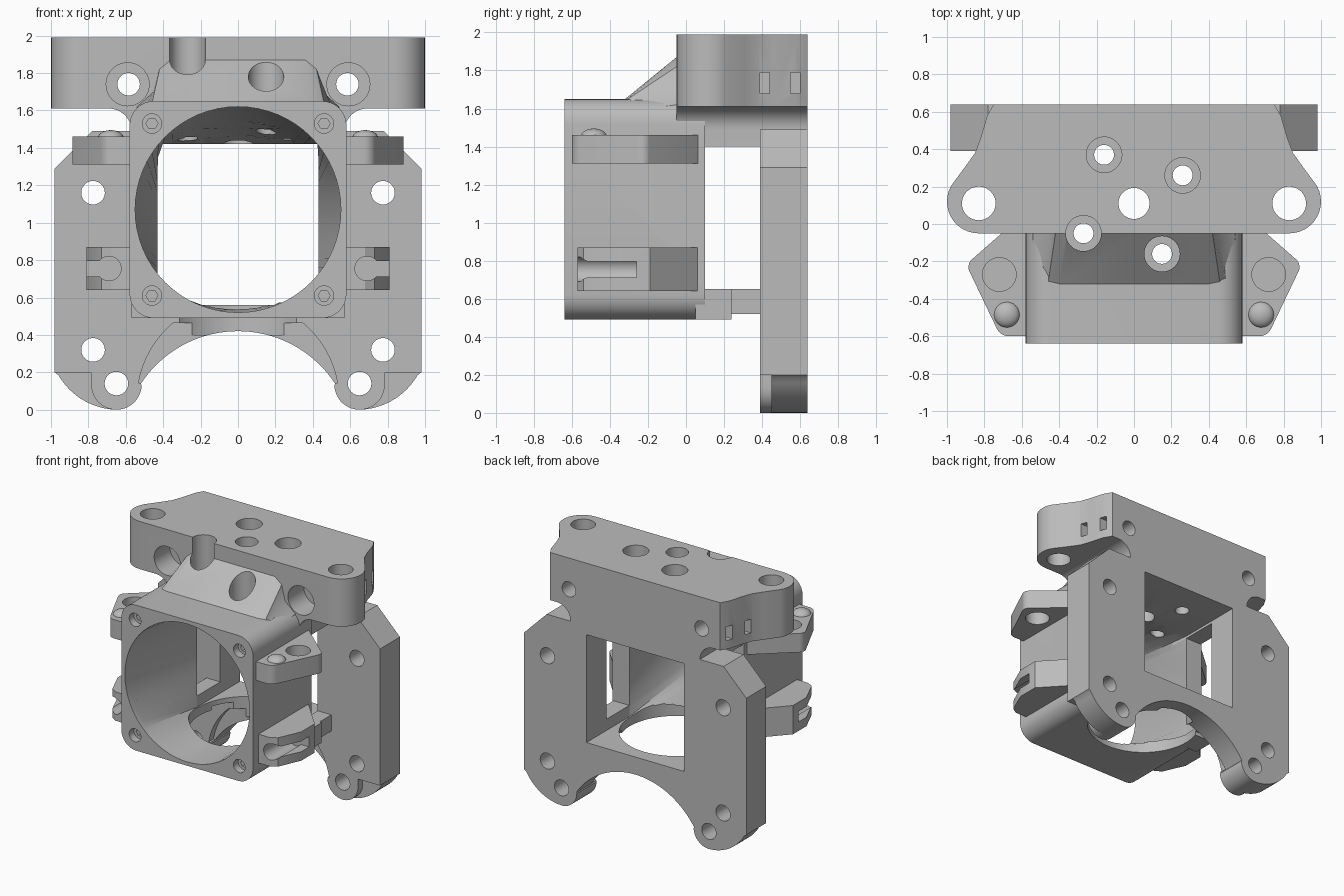
import bpy, bmesh
from math import sin, cos, pi, radians
from mathutils import Vector

if "Cube" in bpy.data.objects:
    bpy.data.objects.remove(bpy.data.objects["Cube"])

grey = bpy.data.materials.new("plain_grey")
grey.use_nodes = True
COLOUR = (0.5, 0.5, 0.5, 1)
grey.diffuse_color = COLOUR
grey.node_tree.nodes["Principled BSDF"].inputs["Base Color"].default_value = COLOUR


def loft(name, rings):
    """Closed solid through rings of 3D points."""
    bm = bmesh.new()
    rows = [[bm.verts.new(p) for p in ring] for ring in rings]
    n = len(rows[0])
    for a, b in zip(rows, rows[1:]):
        for i in range(n):
            j = (i + 1) % n
            bm.faces.new((a[i], a[j], b[j], b[i]))
    bm.faces.new(rows[0])
    bm.faces.new(rows[-1])
    bmesh.ops.recalc_face_normals(bm, faces=bm.faces)
    mesh = bpy.data.meshes.new(name)
    bm.to_mesh(mesh)
    bm.free()
    mesh.materials.append(grey)
    ob = bpy.data.objects.new(name, mesh)
    bpy.context.scene.collection.objects.link(ob)
    return ob


def place(outline, axis, d):
    if axis == "z":
        return [(a, b, d) for a, b in outline]
    return [(a, d, b) for a, b in outline]


def prism(name, outline, axis, lo, hi):
    return loft(name, [place(outline, axis, lo), place(outline, axis, hi)])


def box(name, x, y, z):
    return prism(name, rect(x, y), "z", *z)


def rect(u, v):
    return [(u[0], v[0]), (u[1], v[0]), (u[1], v[1]), (u[0], v[1])]


def arc(cx, cy, r, start, end, steps=12):
    angles = [radians(start + (end - start) * i / steps) for i in range(steps + 1)]
    return [(cx + r * cos(t), cy + r * sin(t)) for t in angles]


def circle(cx, cy, r, n=40):
    return arc(cx, cy, r, 0, 360, n)[:-1]


def rounded_rect(u, v, r):
    pts = []
    for cx, cy, start in ((u[1] - r, v[1] - r, 0), (u[0] + r, v[1] - r, 90),
                          (u[0] + r, v[0] + r, 180), (u[1] - r, v[0] + r, 270)):
        pts += arc(cx, cy, r, start, start + 90, 8)
    return pts


def mirrored(half):
    """Complete a half outline given on the +x side."""
    return half + [(-x, y) for x, y in reversed(half) if abs(x) > 1e-5]


def flip(outline, s):
    return [(s * x, y) for x, y in outline]


def cut(ob, cutters):
    for c in cutters:
        mod = ob.modifiers.new("cut", "BOOLEAN")
        mod.operation = "DIFFERENCE"
        mod.solver = "EXACT"
        mod.object = c
    bpy.context.view_layer.update()
    deps = bpy.context.evaluated_depsgraph_get()
    mesh = bpy.data.meshes.new_from_object(ob.evaluated_get(deps))
    ob.modifiers.clear()
    ob.data = mesh


SIDES = (-1, 1)
parts, tools = [], []

# Back plate with arched foot lobes
plate_half = ([(0, 1.49), (0.78, 1.49), (0.98, 1.29), (0.98, 0.2)]
              + arc(0.64, 0.37, 0.37, -30, -88)
              + arc(0.65, 0.135, 0.135, -95, -178)
              + arc(0, -0.2, 0.62, 33, 90, 20))
plate = prism("back_plate", mirrored(plate_half), "y", 0.39, 0.64)

# Top mounting block with rounded end lobes
block_half = ([(0, -0.05)] + arc(0.83, 0.12, 0.17, -90, 30)
              + [(0.9, 0.31), (0.85, 0.38), (0.82, 0.46), (0.785, 0.58), (0.75, 0.64)])
block_half.append((0, 0.64))
block = prism("top_block", mirrored(block_half), "z", 1.61, 1.99)

# Neck between plate, duct and block, with coved sides
neck_half = [(0, 1.4), (0.57, 1.4)] + arc(0.69, 1.49, 0.12, 180, 90) + [(0.69, 1.63), (0, 1.63)]
neck = prism("neck", mirrored(neck_half), "y", -0.05, 0.64)

# Square duct body and its floor
duct = prism("duct_body", rounded_rect((-0.58, 0.58), (0.49, 1.65), 0.13), "y", -0.64, 0.1)
floor = box("duct_floor", (-0.57, 0.57), (0.05, 0.24), (0.49, 0.65))
floor_back = box("duct_floor_back", (-0.55, 0.55), (0.2, 0.4), (0.52, 0.65))

# Sloping hood joining the duct to the block
low = mirrored([(0, 1.5), (0.56, 1.5), (0.55, 1.58), (0.5, 1.62), (0.46, 1.64), (0.4, 1.65), (0, 1.65)])
high = mirrored([(0, 1.5), (0.57, 1.5), (0.54, 1.62), (0.45, 1.7), (0.42, 1.82), (0.36, 1.87), (0, 1.87)])
hood = loft("hood", [place(low, "y", -0.32), place(high, "y", -0.05), place(high, "y", 0.0)])
parts += [plate, block, neck, duct, floor, floor_back, hood]

# Round-to-square air passage
round_in = circle(0, 1.07, 0.55, 64)
square = []
for i in range(64):
    t = 2 * pi * i / 64
    k = 0.43 / max(abs(cos(t)), abs(sin(t)))
    square.append((k * cos(t), 0.99 + k * sin(t)))
tools.append(loft("passage_cutter", [place(round_in, "y", -0.7), place(round_in, "y", -0.6),
                                     place(square, "y", 0.1), place(square, "y", 0.7)]))
tools.append(box("side_opening_cutter", (-0.9, 0.9), (0.1, 0.39), (0.65, 1.4)))
tools.append(prism("floor_hole_cutter", circle(0, 0.11, 0.42, 64), "z", 0.4, 0.62))

# Vertical counterbored screw holes and plain holes
for x, y in ((-0.27, -0.05), (0.15, -0.16), (0.26, 0.26), (-0.16, 0.37)):
    tools.append(prism("bore_cutter", circle(x, y, 0.095), "z", 1.62, 2.1))
    tools.append(prism("screw_cutter", circle(x, y, 0.053), "z", 1.3, 1.7))
for x, r in ((0, 0.083), (-0.83, 0.09), (0.83, 0.09)):
    tools.append(prism("hole_cutter", circle(x, 0.11, r), "z", 1.3, 2.1))

for s in SIDES:
    # Front-to-back holes in block and plate
    tools.append(prism("bore_cutter", circle(s * 0.59, 1.74, 0.115), "y", -0.35, 0.15))
    tools.append(prism("screw_cutter", circle(s * 0.585, 1.74, 0.06), "y", 0.1, 0.7))
    for x, z in ((0.775, 1.16), (0.775, 0.32), (0.65, 0.14)):
        tools.append(prism("plate_hole_cutter", circle(s * x, z, 0.063), "y", 0.3, 0.7))
    # Fan screw holes at the duct corners
    for z in (0.61, 1.53):
        tools.append(prism("fan_screw_cutter", circle(s * 0.46, z, 0.052, 24), "y", -0.7, -0.58))
        tools.append(prism("fan_pilot_cutter", circle(s * 0.46, z, 0.032, 6), "y", -0.6, -0.4))
    # Nut slots in the block ends
    for y, x in ((0.39, 0.7), (0.55, 0.66)):
        tools.append(box("nut_slot_cutter", sorted((s * x, s * 0.95)), (y, y + 0.05), (1.68, 1.79)))
    # Stepped front face of the foot
    step = [(0.785, 0.2), (1.1, 0.2), (1.1, -0.1), (0.65, -0.1)] + arc(0.65, 0.135, 0.135, -90, 0)
    tools.append(prism("foot_step_cutter", flip(step, s), "y", 0.3, 0.45))
# Wider arch relief on the plate front
relief = arc(0, 0.05, 0.54, 10, 170, 32)
relief = [p for p in relief if p[1] < 0.47]
relief_cutter = prism("relief_cutter", relief, "y", 0.3, 0.45)
cut(plate, [relief_cutter])

for ob in parts:
    cut(ob, tools)

for s, side in zip(SIDES, ("right", "left")):
    # Upper clip ear with hole and domed pin
    upper = ([(0.5, 0.08), (0.56, 0.08)] + arc(0.83, -0.23, 0.055, 45, -25, 6)
             + arc(0.67, -0.53, 0.07, -25, -90, 6) + [(0.5, -0.6)])
    ear = prism(side + "_upper_ear", flip(upper, s), "z", 1.31, 1.46)
    ear_hole = prism("ear_hole_cutter", circle(s * 0.72, -0.27, 0.09), "z", 1.2, 1.6)
    # Lower clip ear with keyhole slot
    lower = [(0.5, 0.07), (0.57, 0.07), (0.81, -0.19), (0.81, -0.36), (0.73, -0.54), (0.68, -0.57), (0.5, -0.57)]
    clip = prism(side + "_lower_ear", flip(lower, s), "z", 0.64, 0.87)
    key = [prism("key_cutter", circle(s * 0.69, 0.755, 0.065), "y", -0.7, -0.26),
           box("key_slot_cutter", sorted((s * 0.69, s * 0.9)), (-0.7, -0.26), (0.712, 0.795))]
    for ob, cutters in ((ear, [tools[0], ear_hole]), (clip, [tools[0]] + key)):
        cut(ob, cutters)
        parts.append(ob)
    tools += [ear_hole] + key
    rings = []
    for i in range(7):
        t = pi / 2 * i / 6.3
        rings.append(place(circle(s * 0.68, -0.485, 0.07 * cos(t), 24), "z", 1.45 + 0.045 * sin(t)))
    parts.append(loft(side + "_pin", rings))

# Remove the cutters and shade the parts
for c in tools + [relief_cutter]:
    bpy.data.objects.remove(c)
for ob in bpy.context.selected_objects:
    ob.select_set(False)
for ob in parts:
    ob.select_set(True)
bpy.context.view_layer.objects.active = parts[0]
bpy.ops.object.shade_smooth_by_angle(angle=radians(30))
